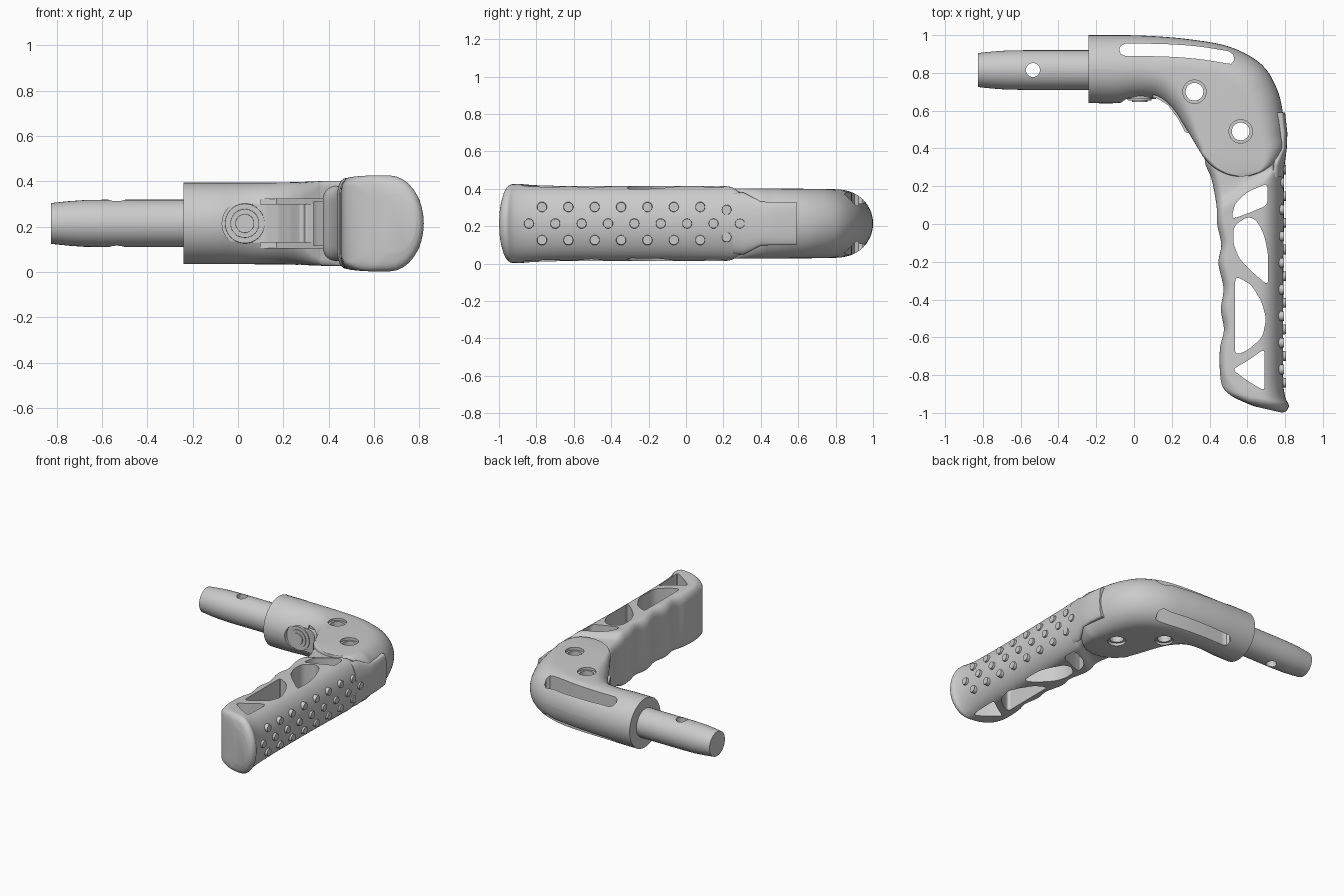
import bpy, bmesh, math
from mathutils import Vector, Matrix

if "Cube" in bpy.data.objects:
    bpy.data.objects.remove(bpy.data.objects["Cube"])

ZC = 0.214  # mid height of the whole handle


def finish(name, bm):
    bmesh.ops.remove_doubles(bm, verts=bm.verts, dist=2e-5)
    bmesh.ops.recalc_face_normals(bm, faces=bm.faces)
    me = bpy.data.meshes.new(name)
    bm.to_mesh(me)
    bm.free()
    ob = bpy.data.objects.new(name, me)
    bpy.context.collection.objects.link(ob)
    return ob


def activate(ob):
    bpy.ops.object.select_all(action='DESELECT')
    ob.select_set(True)
    bpy.context.view_layer.objects.active = ob


def shade(ob, deg=32):
    activate(ob)
    bpy.ops.object.shade_smooth_by_angle(angle=math.radians(deg))


def cut(ob, cutters):
    for c in cutters:
        c.hide_render = True
        m = ob.modifiers.new("cut", 'BOOLEAN')
        m.operation, m.solver, m.object = 'DIFFERENCE', 'EXACT', c
        activate(ob)
        bpy.ops.object.modifier_apply(modifier=m.name)
        bpy.data.objects.remove(c)


def catmull(pts, n):
    if n == 1:
        return pts
    out = []
    for i in range(len(pts) - 1):
        p = [pts[max(0, min(len(pts) - 1, i + k))] for k in (-1, 0, 1, 2)]
        for s in range(n):
            t = s / n
            out.append([0.5 * (2*b + (c-a)*t + (2*a-5*b+4*c-d)*t*t + (3*b-a-3*c+d)*t**3)
                        for a, b, c, d in zip(*p)])
    return out + [pts[-1]]


def loft(name, stations, n=5, seg=9):
    """Station: inner x,y, outer x,y, half height, inner corner radii (across, z), outer corner radii."""
    bm = bmesh.new()
    rings = []
    for xi, yi, xo, yo, h, ri, zi, ro, zo in catmull(stations, n):
        a, b = Vector((xi, yi, ZC)), Vector((xo, yo, ZC))
        w = (b - a).length
        d = (b - a) / w
        k = min(1, w / (ri + ro))
        ri, ro, zi, zo = ri * k, ro * k, min(zi, h), min(zo, h)
        ring = []
        for q, (cu, cv, ru, rv) in enumerate(((w-ro, zo-h, ro, zo), (w-ro, h-zo, ro, zo),
                                              (ri, h-zi, ri, zi), (ri, zi-h, ri, zi))):
            for s in range(seg + 1):
                t = math.pi / 2 * (q - 1 + s / seg)
                ring.append(bm.verts.new(a + d * (cu + ru * math.cos(t))
                                         + Vector((0, 0, cv + rv * math.sin(t)))))
        rings.append(ring)
    for r0, r1 in zip(rings, rings[1:]):
        for i in range(len(r0)):
            j = (i + 1) % len(r0)
            bm.faces.new((r0[i], r0[j], r1[j], r1[i]))
    bm.faces.new(rings[0])
    bm.faces.new(rings[-1])
    return finish(name, bm)


def prism(name, pts, z0, z1, r=0.0):
    """Vertical prism from an outline with filleted corners."""
    pts = [Vector(p) for p in pts]
    out = []
    for i, p in enumerate(pts):
        if not r:
            out.append(p)
            continue
        a, b = pts[i - 1] - p, pts[(i + 1) % len(pts)] - p
        a, b = (v * (min(r, 0.45 * v.length) / v.length) for v in (a, b))
        out += [p + a * (1-t)**2 + b * t**2 for t in (0, .2, .4, .6, .8, 1)]
    bm = bmesh.new()
    f = bm.faces.new([bm.verts.new((p.x, p.y, z0)) for p in out])
    g = bmesh.ops.extrude_face_region(bm, geom=[f])
    bmesh.ops.translate(bm, vec=(0, 0, z1 - z0),
                        verts=[v for v in g['geom'] if isinstance(v, bmesh.types.BMVert)])
    return finish(name, bm)


def cylinder(name, centre, r1, r2, depth, axis='Z', seg=40):
    rot = {'Z': Matrix(), 'X': Matrix.Rotation(math.pi/2, 4, 'Y'),
           'Y': Matrix.Rotation(math.pi/2, 4, 'X')}[axis]
    bm = bmesh.new()
    bmesh.ops.create_cone(bm, cap_ends=True, segments=seg, radius1=r1, radius2=r2,
                          depth=depth, matrix=Matrix.Translation(centre) @ rot)
    return finish(name, bm)


# Spigot tube with cross hole
spigot = loft("spigot", [(x, .815-r, x, .815+r, r, r, r, r, r) for x, r in
              ((-.825, .09), (-.75, .098), (-.68, .103), (-.58, .105), (-.1, .105))], n=1)
cut(spigot, [cylinder("c", (-.535, .815, ZC), .037, .037, 1)])
shade(spigot)

# Elbow housing: round socket that sweeps into a flat rounded plate
st = [(-.24, .64, -.24, 1, .18, .18, .18, .18, .18),
      (-.09, .64, -.09, 1, .18, .18, .18, .18, .18),
      (0, .655, .08, .996, .18, .17, .18, .18, .18),
      (.11, .655, .30, .977, .181, .15, .17, .18, .18),
      (.20, .60, .51, .937, .183, .11, .14, .18, .183),
      (.265, .52, .675, .845, .185, .07, .10, .18, .185),
      (.315, .44, .757, .715, .186, .04, .06, .17, .186),
      (.345, .39, .79, .58, .187, .03, .04, .15, .18),
      (.357, .37, .803, .47, .187, .02, .03, .13, .18)]
for a, b, ro, zo in ((217, 337, .11, .15), (235, 315, .06, .08), (252, 298, .03, .05), (264, 280, .02, .03)):
    a, b = math.radians(a), math.radians(b)
    st.append((.57 + .25*math.cos(a), .5 + .25*math.sin(a), .57 + .25*math.cos(b),
               .5 + .25*math.sin(b), .187, .02, .03, ro, zo))
housing = loft("elbow_housing", st, n=5, seg=10)

# Slot, bolt holes with counterbores, latch pocket, button recess
mid = catmull([(-.045, .922), (.15, .92), (.33, .908), (.50, .882)], 5)
slot = [(x, y + .033) for x, y in mid] + [(.525, .898), (.531, .87), (.515, .848)] \
    + [(x, y - .033) for x, y in reversed(mid)] + [(-.07, .9), (-.078, .922), (-.07, .944)]
cutters = [prism("c", slot, -.2, .8)]
for x, y in ((.32, .70), (.565, .49)):
    cutters.append(cylinder("c", (x, y, ZC), .047, .047, 1))
    for s in (-1, 1):
        cutters.append(cylinder("c", (x, y, ZC + s * .217), .062, .062, .1))
cutters.append(prism("c", [(.10, .5), (.10, .69), (.17, .68), (.26, .58), (.35, .45),
                           (.40, .38), (.33, .28), (.2, .3)], ZC - .108, ZC + .108))
cutters.append(cylinder("c", (.03, .618, ZC), .1, .1, .1, 'Y', 48))
cut(housing, cutters)
shade(housing)

# Latch lever, catch block and round button on the inside of the elbow
lever = prism("latch_lever", [(.06, .71), (.06, .672), (.12, .667), (.18, .63), (.235, .555),
              (.272, .483), (.29, .483), (.30, .50), (.34, .47), (.36, .5), (.25, .64),
              (.15, .72)], ZC - .085, ZC + .085, .012)
shade(lever)
catch = prism("latch_catch", [(.33, .47), (.345, .42), (.38, .36), (.48, .36), (.45, .5)],
              ZC - .1, ZC + .1, .012)
shade(catch)
for name, r, y in (("button_boss", .092, .661), ("button_ring", .068, .654), ("button", .046, .647)):
    shade(cylinder(name, (.03, (y + .72) / 2, ZC), r, r - .005, .72 - y, 'Y'))

# Grip with finger waves and flared butt
G = (.045, .07, .13, .2)
grip = loft("grip", [
    (.385, .42, .775, .47, .165, *G),
    (.375, .33, .785, .41, .165, *G),
    (.41, .24, .793, .375, .167, *G),
    (.432, .13, .793, .335, .172, *G),
    (.439, .07, .793, .30, .198, *G),
    (.440, .0, .793, .20, .199, *G),
    (.462, -.11, .793, .0, .2, *G),
    (.447, -.21, .792, -.15, .2, *G),
    (.474, -.34, .791, -.3, .2, *G),
    (.460, -.45, .79, -.43, .2, *G),
    (.476, -.56, .79, -.56, .2, *G),
    (.455, -.66, .79, -.68, .201, *G),
    (.456, -.80, .79, -.84, .205, *G),
    (.474, -.87, .802, -.92, .211, .1, .05, .14, .211),
    (.52, -.912, .82, -.96, .209, .1, .05, .15, .209),
    (.58, -.942, .808, -.988, .185, .04, .08, .14, .185),
    (.64, -.966, .785, -.999, .13, .03, .08, .1, .13)], n=5, seg=8)
# Openings between the truss webs
windows = [
    [(.515, .025), (.535, .11), (.60, .17), (.708, .215), (.708, .10), (.60, .055)],
    [(.528, -.01), (.60, .04), (.65, .02), (.69, -.06), (.71, -.16), (.71, -.325),
     (.62, -.25), (.555, -.18), (.525, -.1)],
    [(.536, -.275), (.62, -.32), (.675, -.41), (.70, -.5), (.68, -.6), (.60, -.67), (.535, -.695)],
    [(.692, -.66), (.692, -.885), (.60, -.83), (.52, -.77), (.60, -.725)]]
cut(grip, [prism("c", w, -.2, .8, .03) for w in windows])
shade(grip)

# Tongue of the grip let into the back of the elbow
tongue = loft("grip_tongue", [(x - .06, y, x, y, h, .005, .02, ro, zo) for y, x, h, ro, zo in
              ((.25, .792, .165, .055, .16), (.31, .797, .165, .055, .16), (.40, .809, .117, .02, .1),
               (.48, .812, .115, .02, .1), (.59, .80, .115, .02, .1))], n=1)
shade(tongue)

# Anti-slip studs on the back of the grip
studs = [(-.84 + .141 * i, 0, .805) for i in range(9)]
for i in range(8):
    dz = .073 if i == 7 else .088
    studs += [(-.77 + .141 * i, s * dz, .795) for s in (-1, 1)]
for i, (y, dz, x) in enumerate(studs):
    shade(cylinder(f"grip_stud_{i:02d}", (x - .02, y, ZC + dz), .029, .025, .04, 'X', 20))
